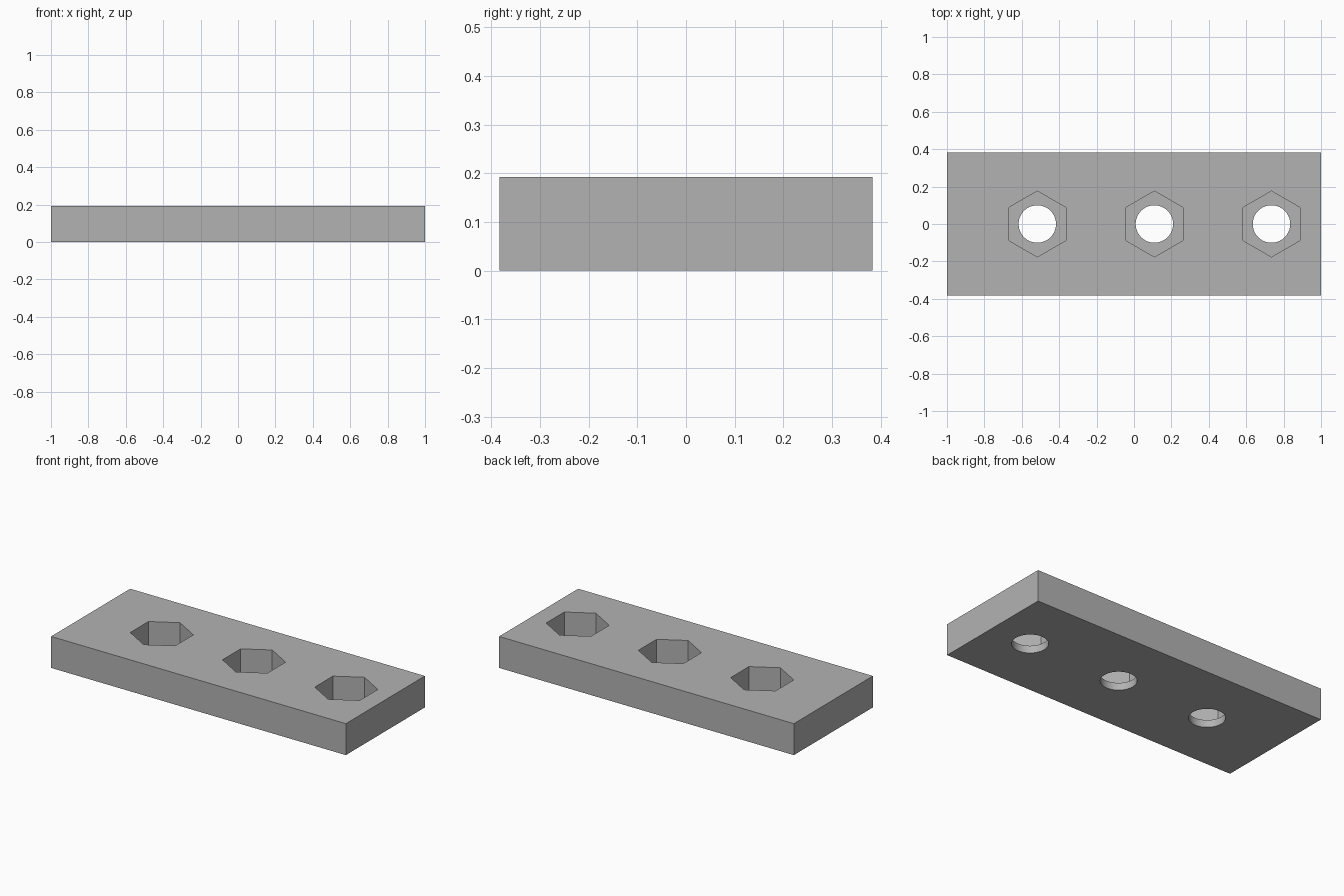
import bpy, math

if "Cube" in bpy.data.objects:
    bpy.data.objects.remove(bpy.data.objects["Cube"], do_unlink=True)

LENGTH, WIDTH, HEIGHT = 2.0, 0.766, 0.193
FLOOR = 0.045            # plate left under each nut pocket
HEX_RADIUS = 0.176
BOLT_RADIUS = 0.1
FIRST_X, SPACING = -0.517, 0.626

grey = bpy.data.materials.new("plain grey")
grey.use_nodes = True
colour = (0.45, 0.45, 0.45, 1)
grey.diffuse_color = colour
grey.node_tree.nodes["Principled BSDF"].inputs["Base Color"].default_value = colour

# Rectangular plate
bpy.ops.mesh.primitive_cube_add(size=1, location=(0, 0, HEIGHT / 2))
plate = bpy.context.object
plate.name = "mounting_plate"
plate.scale = (LENGTH, WIDTH, HEIGHT)
bpy.ops.object.transform_apply(location=True, rotation=False, scale=True)
plate.data.materials.append(grey)


def cut_prism(name, sides, radius, x, bottom, top):
    """Cut an upright prism, with a corner facing +y, out of the plate."""
    bpy.ops.mesh.primitive_cylinder_add(
        vertices=sides, radius=radius, depth=top - bottom,
        location=(x, 0, (bottom + top) / 2))
    cutter = bpy.context.object
    cutter.name = name
    cutter.hide_render = True
    cutter.data.materials.append(grey)
    cut = plate.modifiers.new(name, "BOOLEAN")
    cut.operation = "DIFFERENCE"
    cut.solver = "EXACT"
    cut.object = cutter
    bpy.context.view_layer.objects.active = plate
    bpy.ops.object.modifier_apply(modifier=cut.name)
    bpy.data.objects.remove(cutter, do_unlink=True)


# Hexagonal nut pockets from above, with round bolt holes through their floors
for i in range(3):
    x = FIRST_X + i * SPACING
    cut_prism("nut_pocket", 6, HEX_RADIUS, x, FLOOR, HEIGHT + 0.1)
    cut_prism("bolt_hole", 64, BOLT_RADIUS, x, -0.1, FLOOR + 0.05)

# Smooth hole walls, crisp edges elsewhere
bpy.ops.object.select_all(action="DESELECT")
plate.select_set(True)
bpy.context.view_layer.objects.active = plate
bpy.ops.object.shade_smooth_by_angle(angle=math.radians(30))
